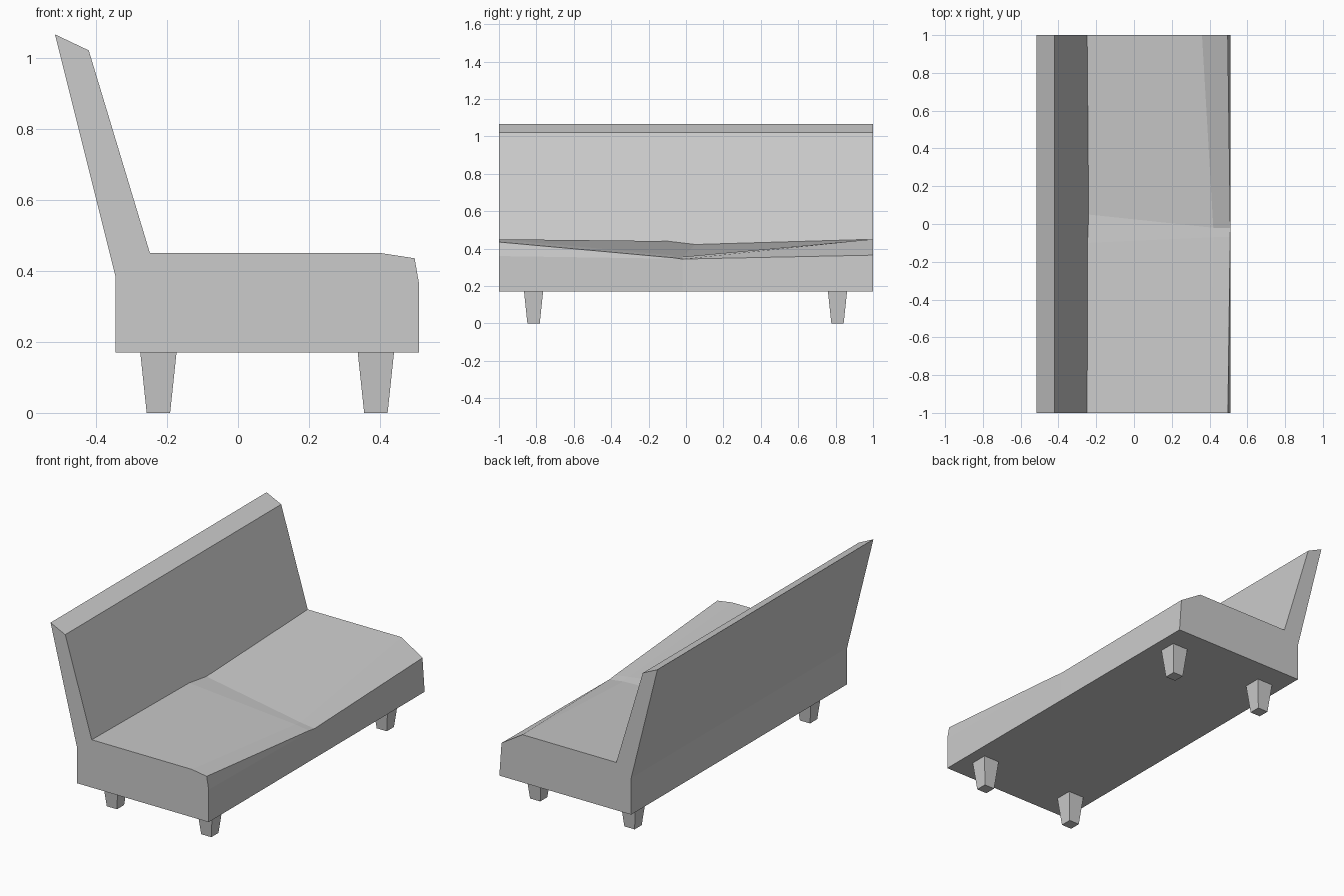
import bpy, bmesh

if "Cube" in bpy.data.objects:
    bpy.data.objects.remove(bpy.data.objects["Cube"])


def finish(bm, name):
    bmesh.ops.recalc_face_normals(bm, faces=bm.faces)
    mesh = bpy.data.meshes.new(name)
    bm.to_mesh(mesh)
    bm.free()
    obj = bpy.data.objects.new(name, mesh)
    bpy.context.collection.objects.link(obj)


# Fixed outline of the underside and backrest (x, z)
BACK = [(-0.42, 1.02), (-0.515, 1.065), (-0.345, 0.385), (-0.345, 0.17), (0.51, 0.17)]

# Sections along the bench: y at front, y at crease,
# then front drop, lip, seat front, crease (x, z)
SECTIONS = [
    (-1.0, -1.0, [(0.51, 0.36), (0.497, 0.435), (0.40, 0.45), (-0.248, 0.45)]),
    (-0.07, -0.1, [(0.51, 0.346), (0.509, 0.351), (0.42, 0.364), (-0.246, 0.44)]),
    (-0.02, 0.05, [(0.51, 0.344), (0.51, 0.344), (0.42, 0.356), (-0.24, 0.422)]),
    (1.0, 1.0, [(0.496, 0.365), (0.496, 0.365), (0.36, 0.45), (-0.248, 0.45)]),
]

# Bench body: sagging seat and leaning backrest skinned over the sections
bm = bmesh.new()
rings = []
for y_front, y_back, seat in SECTIONS:
    ring = [bm.verts.new((x, y_back if x < 0 else y_front, z)) for x, z in seat + BACK]
    rings.append(ring)
for a, b in zip(rings, rings[1:]):
    for i in range(len(a)):
        j = (i + 1) % len(a)
        bm.faces.new((a[i], a[j], b[j], b[i]))
bm.faces.new(rings[0])
bm.faces.new(rings[-1])
bmesh.ops.remove_doubles(bm, verts=bm.verts, dist=0.0005)
finish(bm, "bench_body")

# Four tapered square legs
for end, x in (("back", -0.224), ("front", 0.388)):
    for side, y in (("left", -0.815), ("right", 0.81)):
        bm = bmesh.new()
        bmesh.ops.create_cube(bm, size=1)
        for v in bm.verts:
            half = 0.051 if v.co.z > 0 else 0.033
            v.co = (x + 2 * half * v.co.x, y + 2 * half * v.co.y,
                    0.17 if v.co.z > 0 else 0.0)
        finish(bm, f"{end}_{side}_leg")
